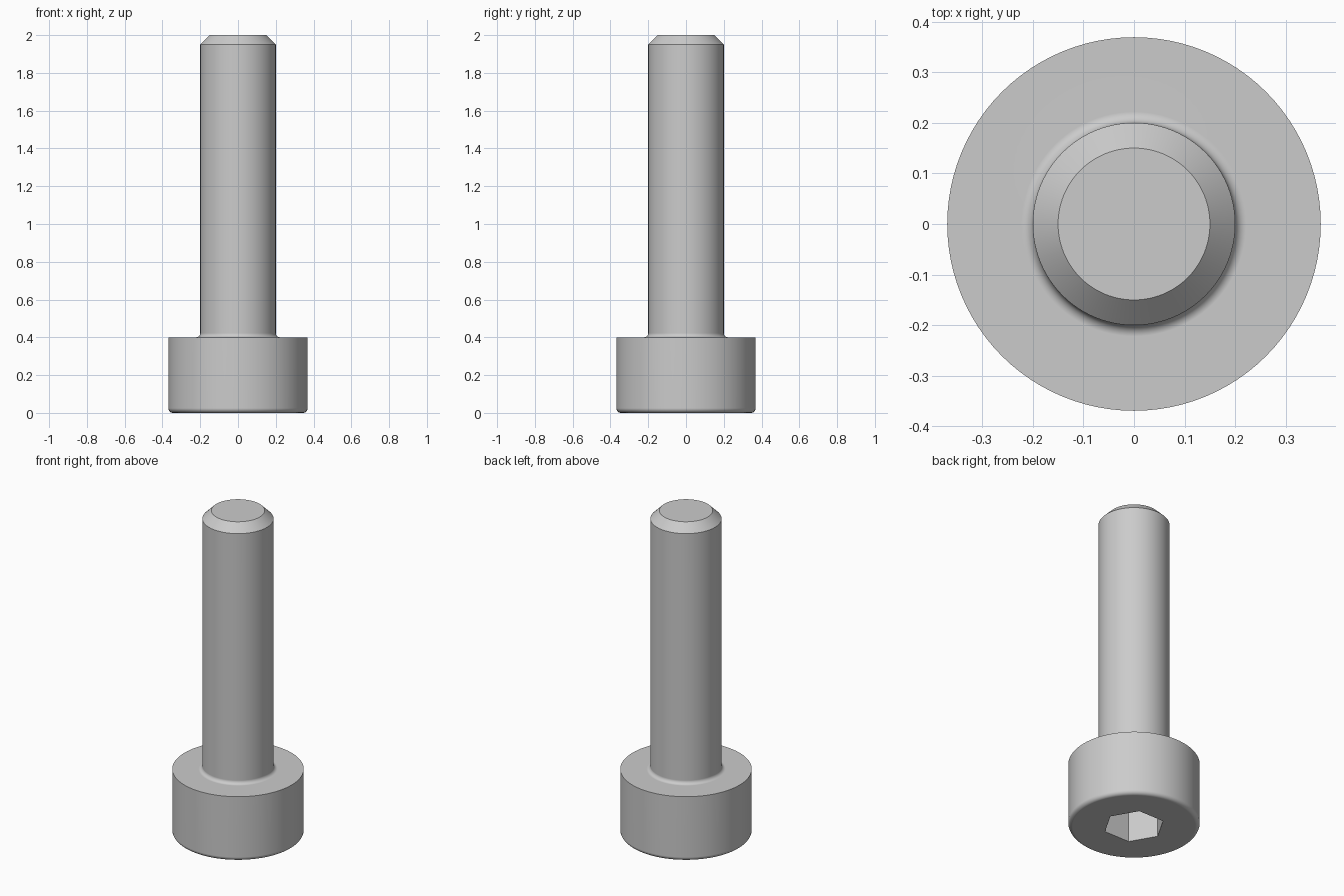
import bpy, bmesh
from math import sin, cos, pi, radians
from mathutils import Vector

if "Cube" in bpy.data.objects:
    bpy.data.objects.remove(bpy.data.objects["Cube"])

SEGMENTS = 96
HEAD_R, HEAD_H = 0.369, 0.4
SHANK_R, LENGTH, CHAMFER = 0.2, 2.0, 0.05
EDGE_ROUND, NECK_ROUND = 0.025, 0.022
SOCKET_FLATS, SOCKET_DEPTH = 0.3, 0.2

steel = bpy.data.materials.new("grey steel")
steel.use_nodes = True
steel.diffuse_color = (0.6, 0.6, 0.6, 1)
steel.node_tree.nodes["Principled BSDF"].inputs["Base Color"].default_value = (0.6, 0.6, 0.6, 1)


def arc(cx, cz, r, start, end, steps=6):
    """Points of a rounded corner in the (radius, height) plane."""
    angles = [radians(start + (end - start) * i / steps) for i in range(steps + 1)]
    return [(cx + r * cos(a), cz + r * sin(a)) for a in angles]


def add_object(name, bm):
    bmesh.ops.recalc_face_normals(bm, faces=bm.faces)
    mesh = bpy.data.meshes.new(name)
    bm.to_mesh(mesh)
    bm.free()
    mesh.materials.append(steel)
    obj = bpy.data.objects.new(name, mesh)
    bpy.context.collection.objects.link(obj)
    return obj


# Head and shank: one turned profile with rounded head edge, neck fillet and chamfered tip
profile = arc(HEAD_R - EDGE_ROUND, EDGE_ROUND, EDGE_ROUND, -90, 0)
profile.append((HEAD_R, HEAD_H))
profile += arc(SHANK_R + NECK_ROUND, HEAD_H + NECK_ROUND, NECK_ROUND, 270, 180)
profile += [(SHANK_R, LENGTH - CHAMFER), (SHANK_R - CHAMFER, LENGTH)]

bm = bmesh.new()
verts = [bm.verts.new((r, 0, z)) for r, z in profile]
edges = [bm.edges.new(pair) for pair in zip(verts, verts[1:])]
bmesh.ops.spin(bm, geom=verts + edges, cent=(0, 0, 0), axis=(0, 0, 1),
               angle=2 * pi, steps=SEGMENTS, use_merge=True)
bmesh.ops.remove_doubles(bm, verts=bm.verts, dist=1e-5)
bmesh.ops.holes_fill(bm, edges=[e for e in bm.edges if e.is_boundary], sides=0)
bolt = add_object("socket_head_bolt", bm)

# Hexagonal drive socket, cut upward into the underside of the head
bm = bmesh.new()
corner_r = SOCKET_FLATS / 2 / cos(pi / 6)
hexagon = bm.faces.new([bm.verts.new((corner_r * cos(i * pi / 3), corner_r * sin(i * pi / 3), -0.1))
                        for i in range(6)])
top = bmesh.ops.extrude_face_region(bm, geom=[hexagon])["geom"]
bmesh.ops.translate(bm, vec=Vector((0, 0, SOCKET_DEPTH + 0.1)),
                    verts=[g for g in top if isinstance(g, bmesh.types.BMVert)])
cutter = add_object("socket_cutter", bm)
cutter.hide_render = True

cut = bolt.modifiers.new("socket", "BOOLEAN")
cut.operation, cut.solver, cut.object = "DIFFERENCE", "EXACT", cutter

bpy.ops.object.select_all(action="DESELECT")
bolt.select_set(True)
bpy.context.view_layer.objects.active = bolt
bpy.ops.object.modifier_apply(modifier=cut.name)
bpy.data.objects.remove(cutter)

# Smooth round surfaces, crisp edges, clean flats
bpy.ops.object.shade_smooth_by_angle(angle=radians(30))
weighted = bolt.modifiers.new("clean_flats", "WEIGHTED_NORMAL")
weighted.keep_sharp = True
